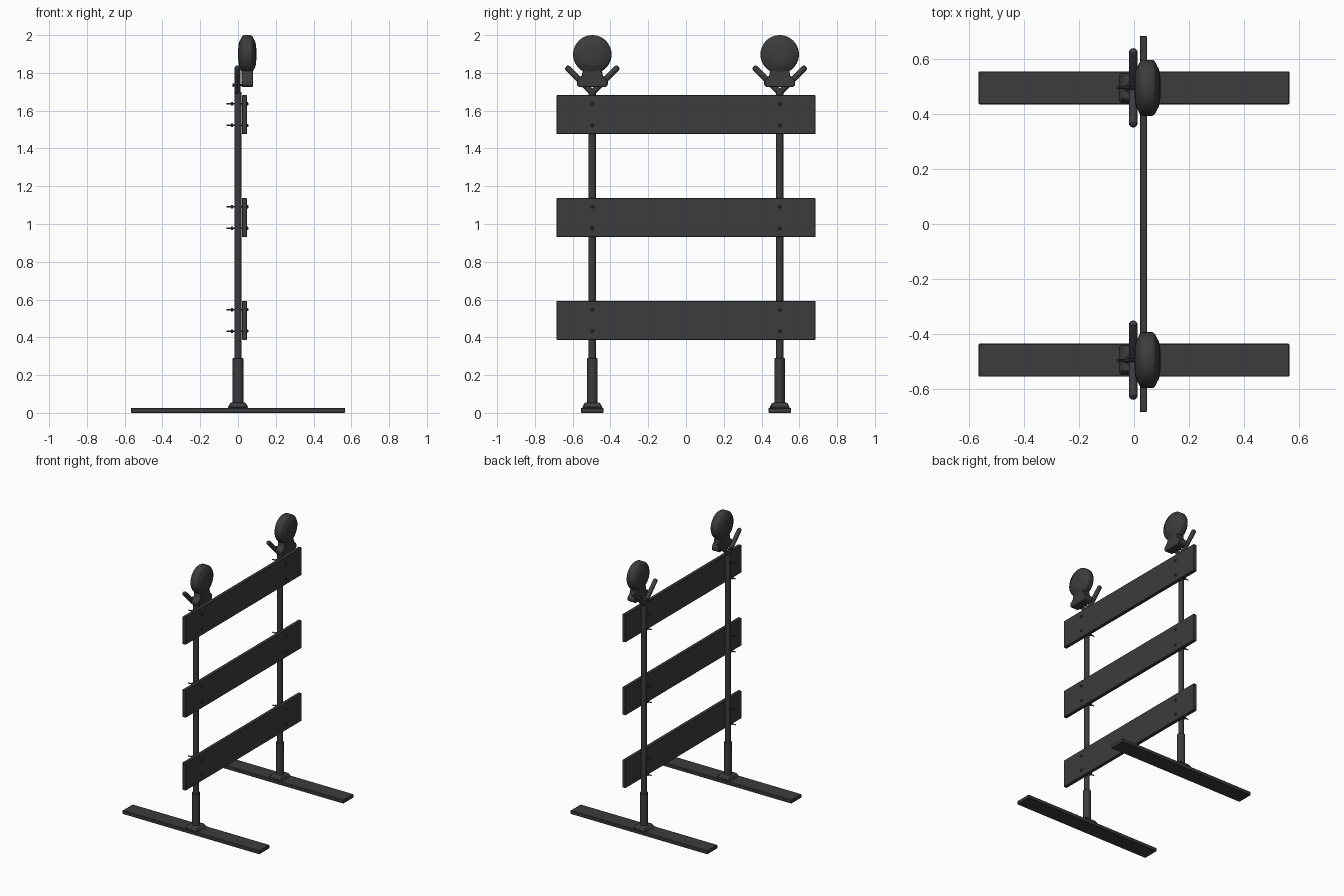
import bpy, bmesh, math
from mathutils import Vector

if "Cube" in bpy.data.objects:
    bpy.data.objects.remove(bpy.data.objects["Cube"])

dark = bpy.data.materials.new("dark_grey")
dark.diffuse_color = (0.045, 0.045, 0.045, 1)
dark.use_nodes = True
dark.node_tree.nodes["Principled BSDF"].inputs["Base Color"].default_value = dark.diffuse_color
PY = 0.496  # post offset in y


def finish(name, bm, smooth=False, bevel=0):
    bmesh.ops.recalc_face_normals(bm, faces=bm.faces[:])
    me = bpy.data.meshes.new(name)
    bm.to_mesh(me)
    bm.free()
    me.materials.append(dark)
    ob = bpy.data.objects.new(name, me)
    bpy.context.collection.objects.link(ob)
    if bevel:
        m = ob.modifiers.new("bevel", 'BEVEL')
        m.width, m.segments = bevel, 1
    if smooth:
        bpy.ops.object.select_all(action='DESELECT')
        ob.select_set(True)
        bpy.context.view_layer.objects.active = ob
        bpy.ops.object.shade_smooth_by_angle(angle=math.radians(35))
    return ob


def box(name, lo, hi, bevel=0):
    bm = bmesh.new()
    bmesh.ops.create_cube(bm, size=1)
    for v in bm.verts:
        v.co = Vector([(a + b) / 2 + c * (b - a) for a, b, c in zip(lo, hi, v.co)])
    return finish(name, bm, bevel=bevel)


def lathe(name, start, axis, profile, n=20):
    """Solid of revolution: profile is (distance along axis, radius)."""
    bm = bmesh.new()
    q = Vector(axis).to_track_quat('Z', 'Y')
    rings = [[bm.verts.new(Vector(start) + q @ Vector((r * math.cos(2 * math.pi * i / n),
                                                     r * math.sin(2 * math.pi * i / n), d)))
              for i in range(n)] for d, r in profile]
    for a, b in zip(rings, rings[1:]):
        for i in range(n):
            j = (i + 1) % n
            bm.faces.new((a[i], a[j], b[j], b[i]))
    bm.faces.new(rings[0])
    bm.faces.new(rings[-1])
    return finish(name, bm, smooth=True)


def prism(name, pts, x0, x1, y, bevel):
    """Extrude a (y, z) outline along x."""
    bm = bmesh.new()
    f = bm.faces.new([bm.verts.new((x0, y + a, b)) for a, b in pts])
    r = bmesh.ops.extrude_face_region(bm, geom=[f])
    for v in r['geom']:
        if isinstance(v, bmesh.types.BMVert):
            v.co.x = x1
    return finish(name, bm, bevel=bevel)


# Three crossing boards
board_z = (0.387, 0.931, 1.476)
for z in board_z:
    box("board", (0.021, -0.685, z), (0.047, 0.685, z + 0.206), 0.002)

for s in (-1, 1):
    y = s * PY
    # Foot, stepped flange, socket and post
    box("foot", (-0.566, y - 0.06, 0), (0.566, y + 0.06, 0.027), 0.003)
    bm = bmesh.new()
    bmesh.ops.create_cube(bm, size=1)
    for v in bm.verts:
        w = 0.055 if v.co.z < 0 else 0.04
        v.co = Vector((math.copysign(w, v.co.x), y + math.copysign(w, v.co.y),
                       0.027 if v.co.z < 0 else 0.054))
    finish("foot_flange", bm, bevel=0.004)
    lathe("socket", (0, y, 0.04), (0, 0, 1),
          [(0, 0.028), (0.247, 0.028), (0.25, 0.025)])
    lathe("post", (0, y, 0.1), (0, 0, 1), [(0, 0.019), (1.6, 0.019)])

    # Forked post top
    for t in (-1, 1):
        lathe("fork_arm", (-0.003, y, 1.695), (0, t, 1),
              [(-0.012, 0.016), (0.183, 0.016), (0.191, 0.013), (0.195, 0.007)], 16)

    # Bolts with head, shank and nut
    for z in board_z:
        for dz in (0.046, 0.16):
            lathe("bolt", (-0.062, y, z + dz), (1, 0, 0),
                  [(0, 0.004), (0.026, 0.004), (0.026, 0.010), (0.036, 0.010),
                   (0.036, 0.004), (0.107, 0.004), (0.107, 0.009), (0.114, 0.009),
                   (0.117, 0.005)], 10)

    # Lamp battery housing
    prism("lamp_housing", [(-0.07, 1.725), (0.07, 1.725), (0.082, 1.735), (0.082, 1.76),
                           (0.056, 1.785), (0.05, 1.815), (-0.05, 1.815), (-0.056, 1.785),
                           (-0.082, 1.76), (-0.082, 1.735)], 0.019, 0.079, y, 0.003)
    # Pin fixing the lamp to the post
    lathe("lamp_bolt", (-0.03, y, 1.735), (1, 0, 0),
          [(0, 0.010), (0.01, 0.010), (0.01, 0.006), (0.06, 0.006)], 10)
    # Round lamp with rim and a domed lens on each face
    half = [(0.048, 0.03), (0.045, 0.055), (0.040, 0.073), (0.035, 0.079),
            (0.033, 0.085), (0.028, 0.095), (0.022, 0.1)]
    prof = [(-d, r) for d, r in half] + [(-0.018, 0.102), (0.018, 0.102)] + half[::-1]
    lathe("lamp", (0.049, y, 1.898), (1, 0, 0), prof, 40)
